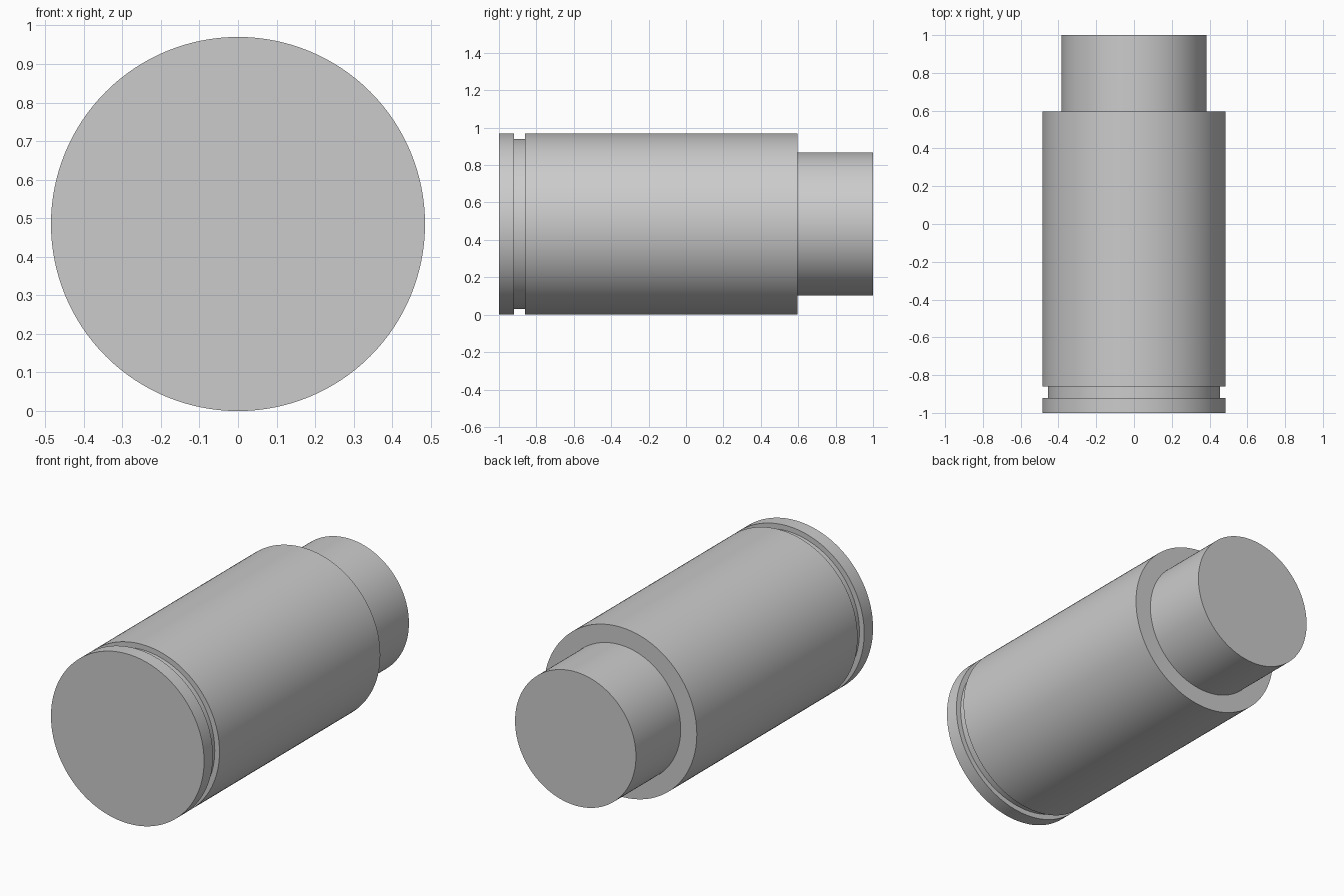
import bpy, bmesh
from math import pi, radians
from mathutils import Matrix, Vector

cube = bpy.data.objects.get("Cube")
if cube:
    bpy.data.objects.remove(cube, do_unlink=True)

SEGMENTS = 128
R_BODY, R_GROOVE, R_SPIGOT = 0.485, 0.455, 0.383

# Single plain grey
grey = bpy.data.materials.new("plain grey")
grey.use_nodes = True
colour = (0.6, 0.6, 0.6, 1)
grey.diffuse_color = colour
grey.node_tree.nodes["Principled BSDF"].inputs["Base Color"].default_value = colour


def lathe(name, profile):
    """Turn a closed (radius, y) outline around the long axis."""
    bm = bmesh.new()
    verts = [bm.verts.new((r, y, 0)) for r, y in profile]
    edges = [bm.edges.new(pair) for pair in zip(verts, verts[1:])]
    bmesh.ops.spin(bm, geom=verts + edges, cent=(0, 0, 0), axis=(0, 1, 0),
                   angle=2 * pi, steps=SEGMENTS, use_duplicate=False)
    bmesh.ops.remove_doubles(bm, verts=bm.verts[:], dist=0.0001)
    bmesh.ops.recalc_face_normals(bm, faces=bm.faces[:])
    bmesh.ops.transform(bm, matrix=Matrix.Translation(Vector((0, 0, R_BODY))),
                        verts=bm.verts[:])
    mesh = bpy.data.meshes.new(name)
    bm.to_mesh(mesh)
    bm.free()
    mesh.materials.append(grey)
    obj = bpy.data.objects.new(name, mesh)
    bpy.context.collection.objects.link(obj)
    bpy.ops.object.select_all(action="DESELECT")
    obj.select_set(True)
    bpy.context.view_layer.objects.active = obj
    bpy.ops.object.shade_smooth_by_angle(angle=radians(30))
    return obj


# Turned body: front rim, ring groove, main barrel, shoulder, rear spigot
lathe("stepped_cylinder", [
    (0, -1), (R_BODY, -1), (R_BODY, -0.92),
    (R_GROOVE, -0.92), (R_GROOVE, -0.86),
    (R_BODY, -0.86), (R_BODY, 0.595),
    (R_SPIGOT, 0.595), (R_SPIGOT, 1), (0, 1),
])
